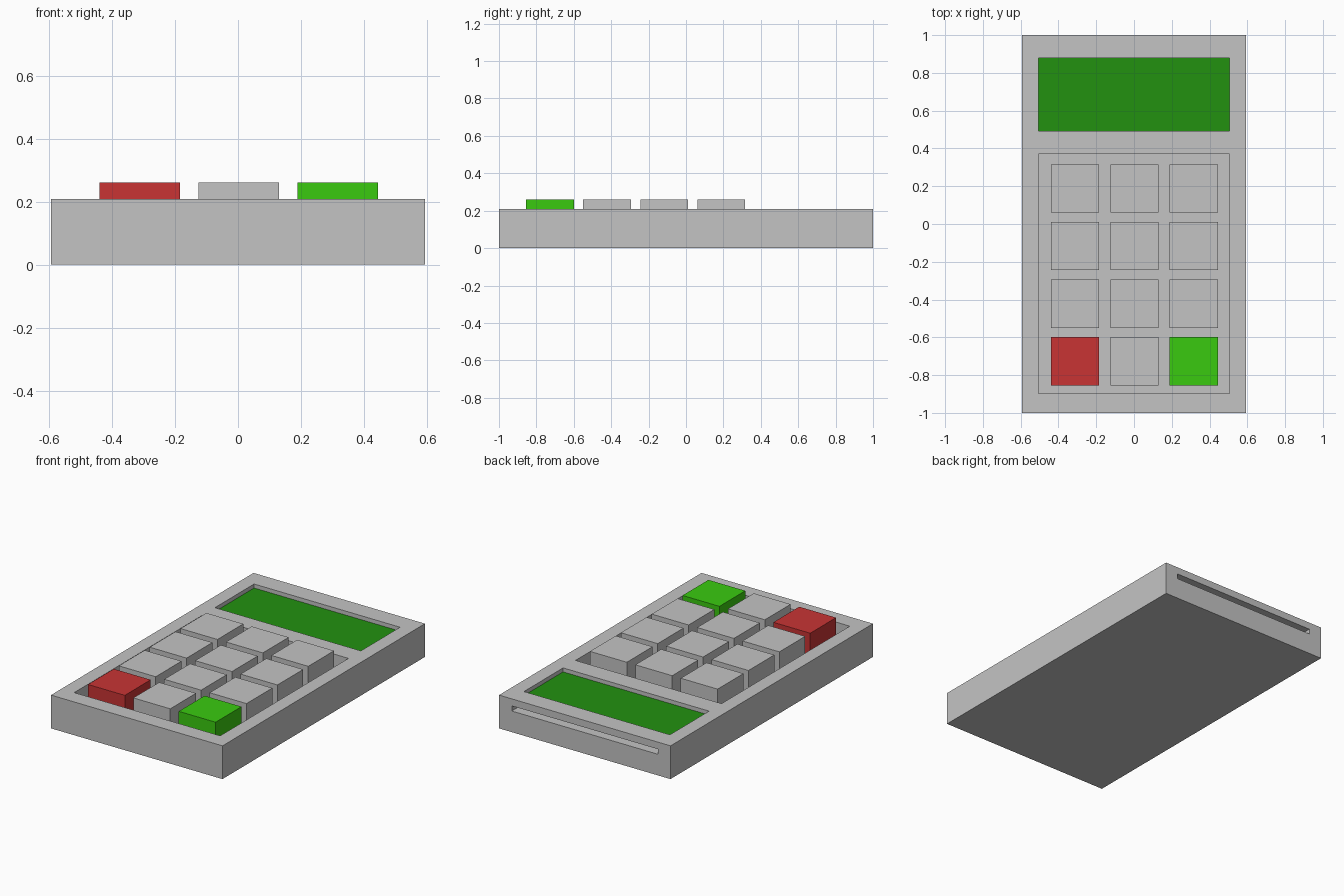
import bpy
import bmesh
from mathutils import Vector

if "Cube" in bpy.data.objects:
    bpy.data.objects.remove(bpy.data.objects["Cube"])


def material(name, rgb):
    m = bpy.data.materials.new(name)
    m.diffuse_color = (*rgb, 1)
    m.use_nodes = True
    m.node_tree.nodes["Principled BSDF"].inputs["Base Color"].default_value = m.diffuse_color
    return m


GREY = material("light_grey", (0.55, 0.55, 0.55))
RED = material("red", (0.578, 0.034, 0.034))
GREEN = material("bright_green", (0.042, 0.59, 0.005))
SCREEN = material("screen_green", (0.016, 0.283, 0.005))


def box(name, lo, hi, mat):
    """Axis-aligned box between two corners."""
    lo, hi = Vector(lo), Vector(hi)
    bm = bmesh.new()
    bmesh.ops.create_cube(bm, size=1)
    bmesh.ops.scale(bm, vec=hi - lo, verts=bm.verts)
    bmesh.ops.translate(bm, vec=(lo + hi) / 2, verts=bm.verts)
    me = bpy.data.meshes.new(name)
    bm.to_mesh(me)
    bm.free()
    me.materials.append(mat)
    ob = bpy.data.objects.new(name, me)
    bpy.context.collection.objects.link(ob)
    return ob


def cut(target, name, lo, hi):
    """Cut a box-shaped pocket out of the target."""
    cutter = box(name, lo, hi, GREY)
    cutter.hide_render = True
    mod = target.modifiers.new(name, 'BOOLEAN')
    mod.operation = 'DIFFERENCE'
    mod.solver = 'EXACT'
    mod.object = cutter
    bpy.context.view_layer.objects.active = target
    bpy.ops.object.modifier_apply(modifier=name)
    bpy.data.objects.remove(cutter)


HEIGHT = 0.208
KEY_FLOOR = 0.12
SCREEN_TOP = 0.183

# Case with keypad pocket, screen pocket and a card slot in the back
case = box("case", (-0.593, -1, 0), (0.593, 1, HEIGHT), GREY)
cut(case, "keypad_pocket", (-0.505, -0.897, KEY_FLOOR), (0.505, 0.37, 0.3))
cut(case, "screen_pocket", (-0.505, 0.493, SCREEN_TOP - 0.006), (0.505, 0.88, 0.3))
cut(case, "card_slot", (-0.505, 0.90, 0.132), (0.505, 1.1, 0.164))

# Screen plate on the floor of its pocket
box("screen", (-0.505, 0.493, SCREEN_TOP - 0.006), (0.505, 0.88, SCREEN_TOP), SCREEN)

# Three by four block keys, with a red and a green one in the front row
HALF = 0.1275
for row in range(4):
    y = 0.188 - row * 0.305
    for col in range(3):
        x = 0.002 + (col - 1) * 0.314
        mat = {(3, 0): RED, (3, 2): GREEN}.get((row, col), GREY)
        box(f"key_{row + 1}_{col + 1}", (x - HALF, y - HALF, KEY_FLOOR),
            (x + HALF, y + HALF, 0.26), mat)
